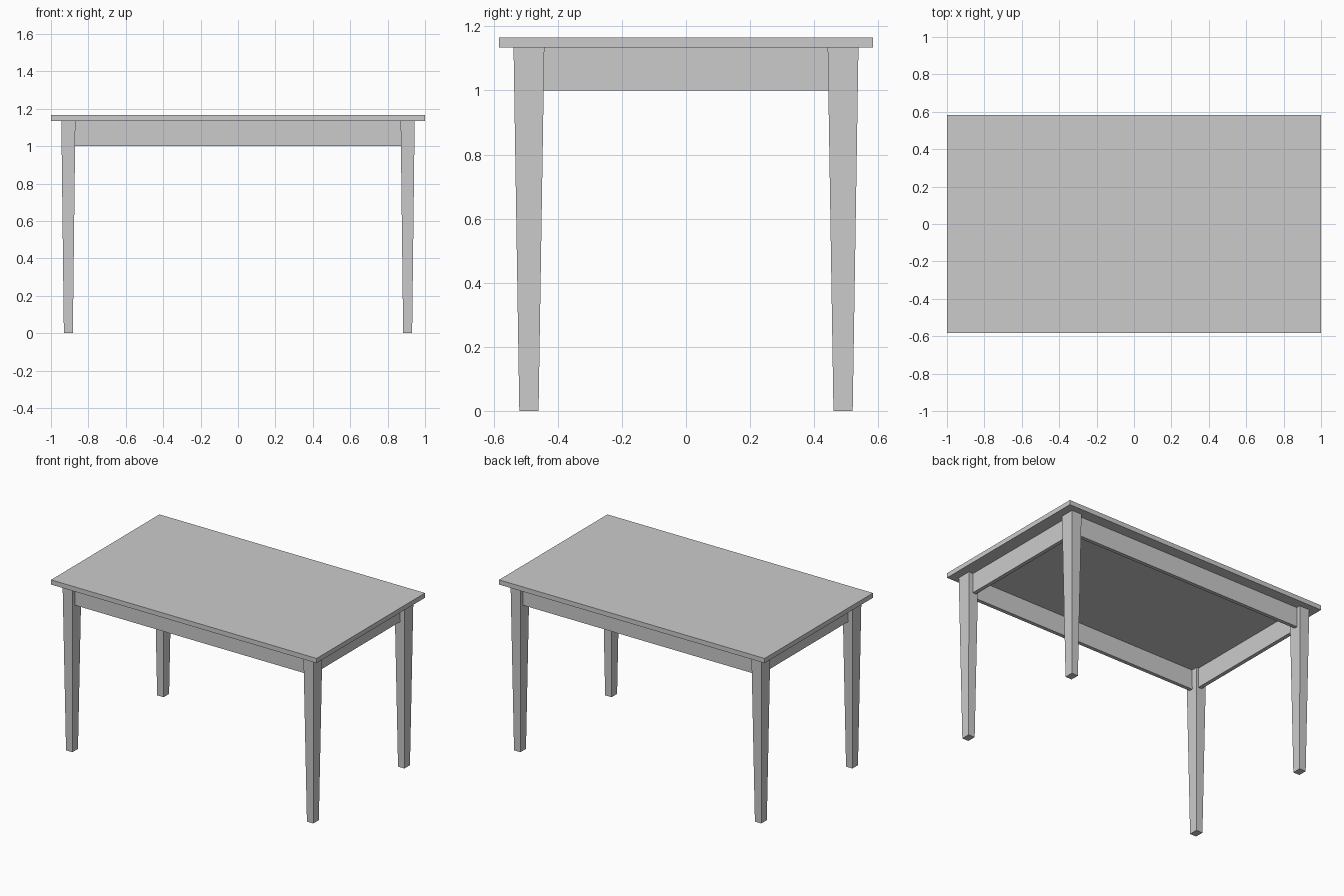
import bpy, bmesh

if "Cube" in bpy.data.objects:
    bpy.data.objects.remove(bpy.data.objects["Cube"])


def box(name, lo, hi):
    """Axis-aligned box between two corners."""
    bm = bmesh.new()
    bmesh.ops.create_cube(bm, size=1)
    for v in bm.verts:
        v.co = [(a + b) / 2 + c * (b - a) for a, b, c in zip(lo, hi, v.co)]
    return finish(name, bm)


def finish(name, bm):
    mesh = bpy.data.meshes.new(name)
    bm.to_mesh(mesh)
    bm.free()
    obj = bpy.data.objects.new(name, mesh)
    bpy.context.collection.objects.link(obj)
    return obj


TOP_Z, UNDER_Z, APRON_Z = 1.166, 1.134, 1.0
LEG_X, LEG_Y = 0.907, 0.49

# Table top
box("table_top", (-1, -0.583, UNDER_Z), (1, 0.583, TOP_Z))


# Tapered leg, rectangular in section
def leg(name, sx, sy):
    bm = bmesh.new()
    bmesh.ops.create_cube(bm, size=2)
    for v in bm.verts:
        top = v.co.z > 0
        hx, hy = (0.0375, 0.048) if top else (0.024, 0.03)
        v.co = (sx * LEG_X + v.co.x * hx, sy * LEG_Y + v.co.y * hy,
                UNDER_Z if top else 0)
    return finish(name, bm)


for sy, depth in ((-1, "front"), (1, "back")):
    for sx, side in ((-1, "left"), (1, "right")):
        leg(f"{depth}_{side}_leg", sx, sy)

# Aprons, recessed behind the outer leg faces
for s, name in ((-1, "front_apron"), (1, "back_apron")):
    y = sorted((s * 0.485, s * 0.51))
    box(name, (-LEG_X + 0.01, y[0], APRON_Z), (LEG_X - 0.01, y[1], UNDER_Z))
for s, name in ((-1, "left_apron"), (1, "right_apron")):
    x = sorted((s * 0.885, s * 0.911))
    box(name, (x[0], -LEG_Y + 0.01, APRON_Z), (x[1], LEG_Y - 0.01, UNDER_Z))
